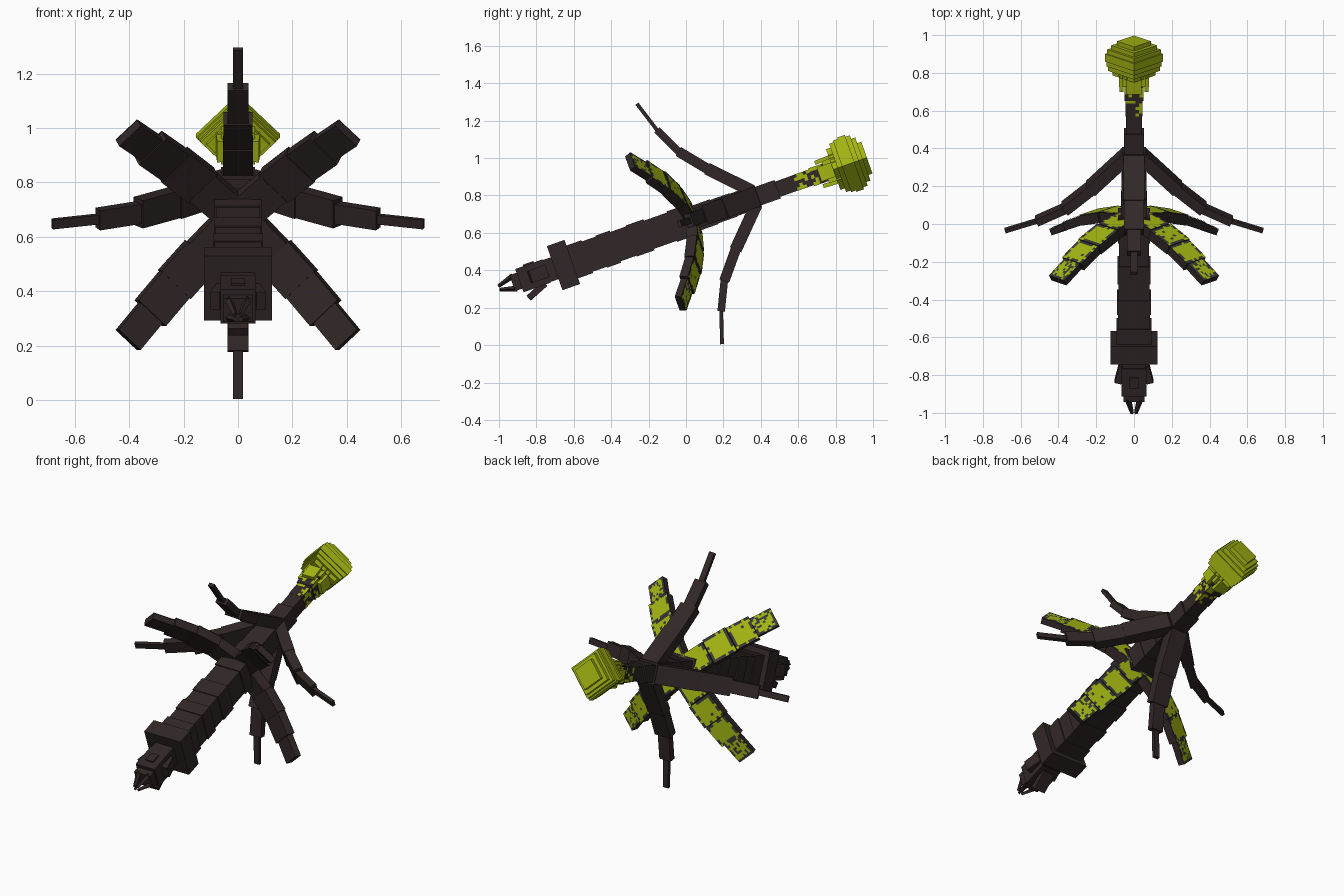
import bpy, bmesh, math, random
from mathutils import Matrix, Vector

if "Cube" in bpy.data.objects:
    bpy.data.objects.remove(bpy.data.objects["Cube"])

random.seed(4)
# Whole creature is built along local Y, then tilted tail-up
TILT = Matrix.Translation((0, 0, 0.66)) @ Matrix.Rotation(math.radians(19.5), 4, 'X')


def material(name, rgb):
    m = bpy.data.materials.new(name)
    m.diffuse_color = (*rgb, 1)
    m.use_nodes = True
    m.node_tree.nodes["Principled BSDF"].inputs["Base Color"].default_value = m.diffuse_color
    return m


BROWN = material("dark_brown", (0.031, 0.020, 0.020))
CHARCOAL = material("charcoal", (0.040, 0.040, 0.037))
GREEN = material("lime_green", (0.37, 0.47, 0.006))


def finish(name, bm, mats):
    me = bpy.data.meshes.new(name)
    bm.to_mesh(me)
    bm.free()
    for m in mats:
        me.materials.append(m)
    ob = bpy.data.objects.new(name, me)
    bpy.context.collection.objects.link(ob)
    return ob


def frame(p0, p1):
    """Frame at the middle of p0-p1 (Y, Z pairs): X width, Y thickness, Z length."""
    a, b = Vector((0, *p0)), Vector((0, *p1))
    d = (b - a).normalized()
    x = Vector((1, 0, 0))
    rot = Matrix((x, d.cross(x), d)).transposed().to_4x4()
    return Matrix.Translation((a + b) / 2) @ rot, (b - a).length


def beam(name, p0, p1, w, th, mat=BROWN, spin=0.0, taper=1.0):
    """Box from p0 to p1, spun around the body axis."""
    m, length = frame(p0, p1)
    bm = bmesh.new()
    bmesh.ops.create_cube(bm, size=1)
    for v in bm.verts:
        k = taper if v.co.z > 0 else 1
        v.co = (v.co.x * w * k, v.co.y * th * k, v.co.z * length)
    bm.transform(TILT @ Matrix.Rotation(spin, 4, 'Y') @ m)
    return finish(name, bm, [mat])


def spotted_plate(name, p0, p1, w, offset, nu, nv, rule, base, spin=0.0):
    """Thin plate whose cells are base colour or green according to rule(u, v)."""
    m, length = frame(p0, p1)
    bm = bmesh.new()
    bmesh.ops.create_grid(bm, x_segments=nu, y_segments=nv, size=0.5)
    for f in bm.faces:
        c = f.calc_center_median()
        f.material_index = int(rule(c.x + 0.5, 0.5 - c.y))
    bm.transform(Matrix.Diagonal((w, length, 1, 1)))
    bm.transform(Matrix.Translation((0, offset, 0)) @ Matrix.Rotation(-math.pi / 2, 4, 'X'))
    bm.transform(TILT @ Matrix.Rotation(spin, 4, 'Y') @ m)
    return finish(name, bm, [base, GREEN])


def block(name, s0, s1, half_w, half_h=None, mat=BROWN, spin=0.0):
    half_h = half_h or half_w
    return beam(name, (s0, 0), (s1, 0), half_w * 2, half_h * 2, mat, spin)


# Body segments from collar back to stem: (start, end, half width)
body = [(-0.67, -0.56, 0.093), (-0.56, -0.48, 0.086), (-0.48, -0.40, 0.091),
        (-0.40, -0.31, 0.083), (-0.31, -0.21, 0.088), (-0.21, -0.08, 0.080),
        (-0.08, 0.06, 0.086), (0.06, 0.16, 0.070), (0.16, 0.27, 0.066),
        (0.27, 0.41, 0.063), (0.41, 0.52, 0.052), (0.52, 0.64, 0.043)]
for i, (a, b, h) in enumerate(body):
    block(f"body_segment_{i}", a, b, h)
block("collar", -0.745, -0.645, 0.125)

# Head, brow, ear flaps and chin flap
block("neck", -0.80, -0.74, 0.062)
block("head", -0.945, -0.79, 0.065, 0.066)
block("muzzle", -0.985, -0.94, 0.055, 0.045)
beam("brow", (-0.90, 0.068), (-0.84, 0.068), 0.05, 0.012)
for name, spin in (("ear_right", math.pi / 2), ("ear_left", -math.pi / 2)):
    beam(name, (-0.79, 0.062), (-0.885, 0.085), 0.07, 0.035, spin=spin)
beam("chin_flap", (-0.82, 0.06), (-0.93, 0.105), 0.075, 0.035, spin=math.pi)

# Four converging pincers
for k in range(4):
    beam(f"pincer_{k}", (-0.97, 0.05), (-1.06, 0.014), 0.022, 0.022,
         spin=math.pi / 4 + k * math.pi / 2, taper=0.6)


def patch_rule(edge, core):
    def rule(u, v):
        border = u < 0.15 or u > 0.85 or v < 0.1 or v > 0.9
        return random.random() < (edge if border else core)
    return rule


# Four diagonal petals, patched green on the rear faces
petal = [(0.03, 0.05), (0.005, 0.19), (-0.045, 0.33), (-0.11, 0.455), (-0.175, 0.57)]
petal_size = [(0.135, 0.06), (0.152, 0.055), (0.142, 0.048), (0.112, 0.036)]
for k in range(4):
    spin = math.pi / 4 + k * math.pi / 2
    for i, (w, th) in enumerate(petal_size):
        p0, p1 = petal[i], petal[i + 1]
        beam(f"petal_{k}_segment_{i}", p0, p1, w, th, spin=spin)
        rule = patch_rule(0.3, 0.98) if i < 3 else patch_rule(0.35, 0.7)
        spotted_plate(f"petal_{k}_patch_{i}", p0, p1, w, th / 2 + 0.003,
                      9, 9, rule, CHARCOAL, spin)

# Four jointed arms: up, down, left, right
arm = [(0.375, 0.05), (0.20, 0.23), (0.087, 0.367), (0.017, 0.515), (-0.037, 0.682)]
arm_size = [(0.112, 0.066), (0.108, 0.055), (0.076, 0.040), (0.036, 0.020)]
for k in range(4):
    for i, (w, th) in enumerate(arm_size):
        p0, p1 = Vector(arm[i]), Vector(arm[i + 1])
        p0 = p0 - (p1 - p0).normalized() * 0.012
        beam(f"arm_{k}_segment_{i}", p0, p1, w, th, spin=k * math.pi / 2)

# Speckled stem leading into the bulb
stem = [(0.62, 0.71, 0.044, 0.35), (0.71, 0.80, 0.050, 0.55)]
for i, (a, b, h, amount) in enumerate(stem):
    block(f"stem_{i}", a, b, h)
    for k in range(4):
        spotted_plate(f"stem_{i}_spots_{k}", (a, 0), (b, 0), h * 2, h + 0.003, 5, 5,
                      lambda u, v, c=amount: random.random() < c, BROWN, k * math.pi / 2)

# Green sheath around the bulb base, with uneven lobes
block("bulb_sheath", 0.79, 0.87, 0.062, mat=GREEN)
for k in range(4):
    beam(f"sheath_lobe_{k}", (0.755, 0.066), (0.86, 0.07), 0.08, 0.022, GREEN,
         spin=k * math.pi / 2)

# Stepped diamond bulb: (start, end, half diagonal)
bulb = [(0.835, 0.86, 0.115), (0.86, 0.885, 0.137), (0.885, 0.912, 0.146),
        (0.912, 0.955, 0.154), (0.955, 0.98, 0.143), (0.98, 1.003, 0.122),
        (1.003, 1.026, 0.09)]
for i, (a, b, d) in enumerate(bulb):
    block(f"bulb_layer_{i}", a, b, d / math.sqrt(2), mat=GREEN, spin=math.pi / 4)
